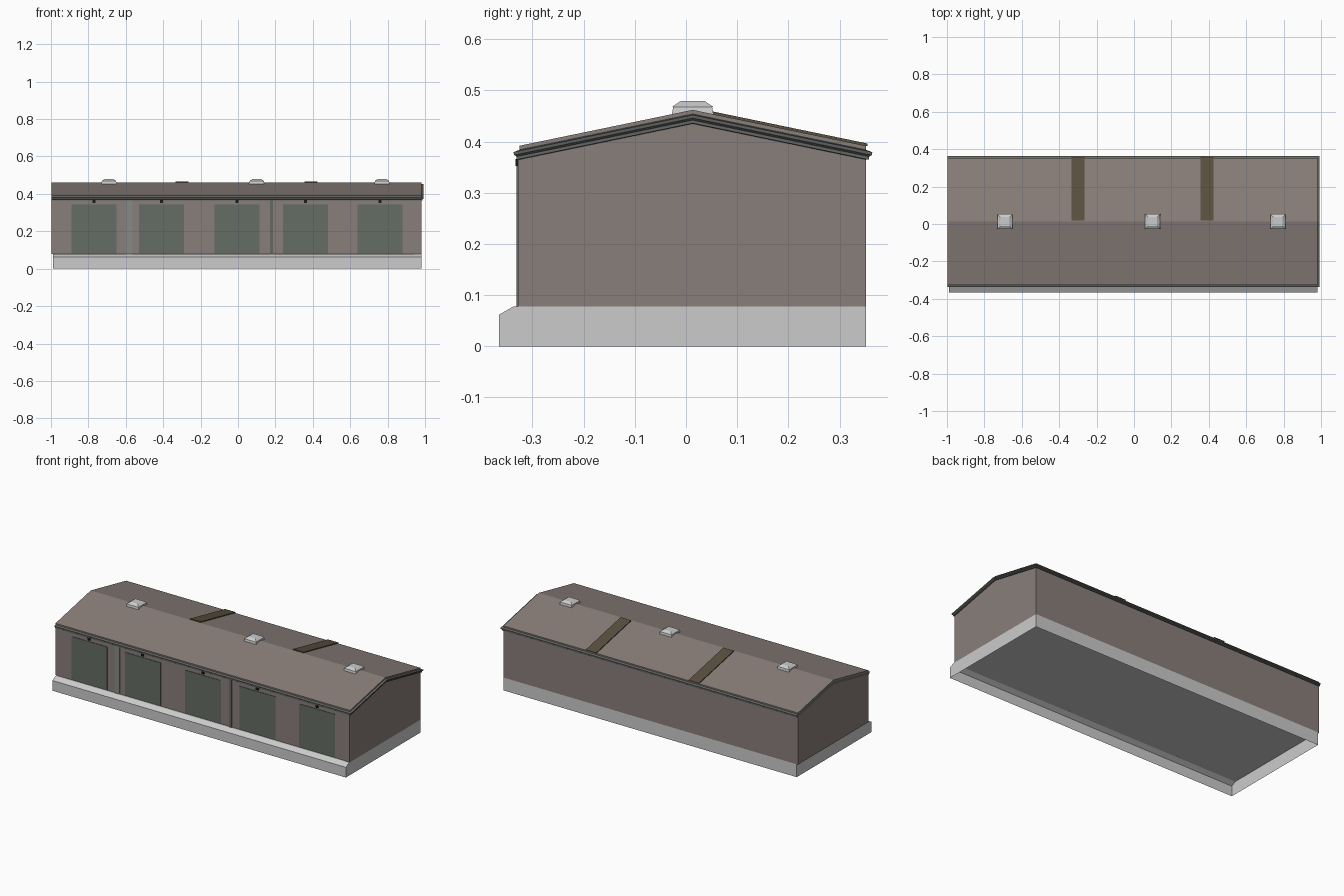
import bpy, bmesh

if "Cube" in bpy.data.objects:
    bpy.data.objects.remove(bpy.data.objects["Cube"])

YF, YM, YB = -0.325, 0.013, 0.352   # front wall, ridge, back wall
XL, XR = -0.998, 0.98
SLOPE = 0.207


def material(name, rgb):
    m = bpy.data.materials.new(name)
    m.diffuse_color = (*rgb, 1)
    m.use_nodes = True
    m.node_tree.nodes["Principled BSDF"].inputs["Base Color"].default_value = m.diffuse_color
    return m


BROWN = material("brown_render", (0.25, 0.21, 0.195))
DOOR = material("door_green_grey", (0.13, 0.15, 0.13))
TRIM = material("dark_trim", (0.13, 0.14, 0.13))
PANEL = material("roof_strip_brown", (0.10, 0.08, 0.05))
PALE = material("pale_pipe", (0.24, 0.26, 0.24))
BLACK = material("black_lamp", (0.01, 0.01, 0.01))


def loft(name, rings, mat=None, cap_bottom=False, cap_top=False):
    """Skin a stack of equal-length rings of points; caps are lists of index loops."""
    bm = bmesh.new()
    vs = [[bm.verts.new(p) for p in r] for r in rings]
    n = len(rings[0])
    for a, b in zip(vs, vs[1:]):
        for i in range(n):
            j = (i + 1) % n
            bm.faces.new((a[i], a[j], b[j], b[i]))
    for use, ring in ((cap_bottom, vs[0]), (cap_top, vs[-1])):
        if use:
            if n == 6:  # gabled ring: two slopes meeting at the ridge
                bm.faces.new((ring[0], ring[1], ring[4], ring[5]))
                bm.faces.new((ring[1], ring[2], ring[3], ring[4]))
            else:
                bm.faces.new(ring)
    bmesh.ops.recalc_face_normals(bm, faces=bm.faces)
    me = bpy.data.meshes.new(name)
    bm.to_mesh(me)
    bm.free()
    ob = bpy.data.objects.new(name, me)
    bpy.context.collection.objects.link(ob)
    if mat:
        me.materials.append(mat)
    return ob


def gable_ring(o, peak, flat=None):
    """Six-point ring following the gable, grown by o on front, back and right."""
    def z(y):
        return flat if flat is not None else peak - SLOPE * abs(y - YM)
    ys = (YF - o, YM, YB + o)
    return [(XL, y, z(y)) for y in ys] + [(XR + o, y, z(y)) for y in reversed(ys)]


def rect(x0, x1, y0, y1, z):
    return [(x0, y0, z), (x1, y0, z), (x1, y1, z), (x0, y1, z)]


def box(name, x0, x1, y0, y1, z0, z1, mat=None):
    return loft(name, [rect(x0, x1, y0, y1, z0), rect(x0, x1, y0, y1, z1)], mat, True, True)


# Plinth, open underneath, with a sloped front edge
loft("plinth", [rect(-0.99, XR, -0.365, YB, 0),
                rect(-0.99, XR, -0.365, YB, 0.062),
                rect(-0.99, XR, -0.337, YB, 0.078)], None, False, True)

# The plinth back and sides rise straight, the walls sit on top
loft("walls", [gable_ring(0, 0, 0.078), gable_ring(0, 0.436)], BROWN)

# Stepped cornice round front, right gable and back
loft("cornice", [gable_ring(o, p) for o, p in
                 ((0, 0.435), (0.006, 0.436), (0.006, 0.442), (0.011, 0.446),
                  (0.018 - 0.006, 0.452), (0, 0.454))], TRIM)

# Roof covering
loft("roof", [gable_ring(0, 0.453), gable_ring(0, 0.462)], BROWN, False, True)

# Raised strips on the back slope
for i, x in enumerate((-0.3, 0.39)):
    rings = []
    for y in (0.02, 0.355):
        z = 0.462 - SLOPE * (y - YM)
        rings.append([(x - 0.035, y, z), (x + 0.035, y, z),
                      (x + 0.035, y, z + 0.005), (x - 0.035, y, z + 0.005)])
    loft(f"roof_strip_{i + 1}", rings, PANEL, True, True)

# Ridge vents: low box with a tapered lid
for i, x in enumerate((-0.69, 0.10, 0.77)):
    rings = [rect(x - h, x + h, YM - h, YM + h, z) for h, z in
             ((0.041, 0.452), (0.038, 0.468), (0.040, 0.468), (0.024, 0.479))]
    loft(f"ridge_vent_{i + 1}", rings, None, False, True)

# Doors with a small lamp above each
for i, x in enumerate((-0.77, -0.41, -0.005, 0.36, 0.76)):
    box(f"door_{i + 1}", x - 0.12, x + 0.12, YF - 0.003, YF + 0.004, 0.08, 0.342, DOOR)
    box(f"door_lamp_{i + 1}", x - 0.008, x + 0.008, YF - 0.008, YF, 0.352, 0.366, BLACK)

# Vertical features on the front wall
box("pale_wall_strip", -0.6, -0.565, YF - 0.003, YF, 0.078, 0.368, PALE)
box("drain_pipe", 0.17, 0.188, YF - 0.006, YF, 0.078, 0.368, TRIM)
box("corner_strip", 0.94, XR, YF - 0.003, YF, 0.078, 0.366, BROWN)
